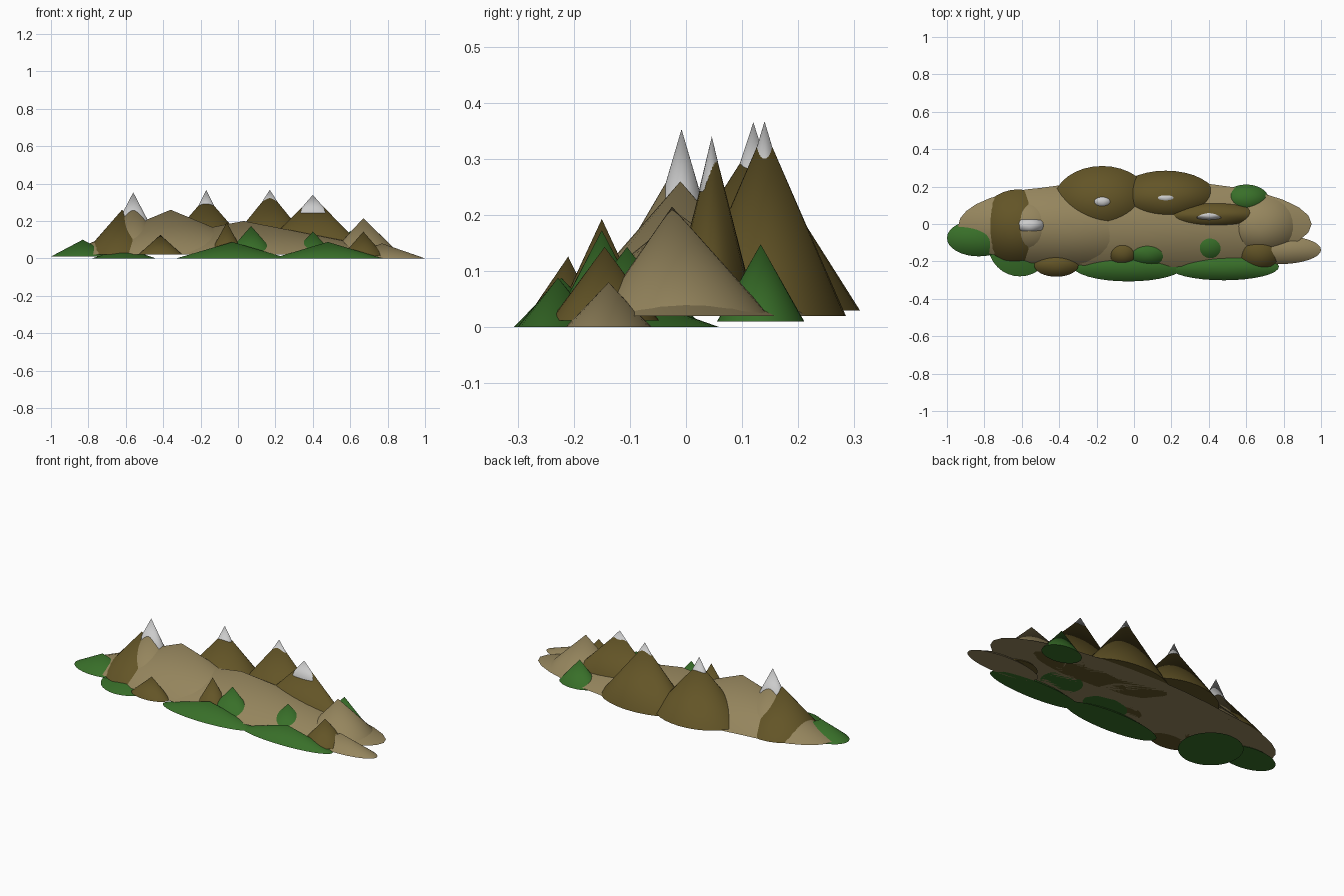
import bpy, bmesh, math

SEGS = 32


def material(name, rgb):
    m = bpy.data.materials.new(name)
    m.diffuse_color = (*rgb, 1)
    return m


TAN = material("dry_earth", (0.30, 0.235, 0.11))
BROWN = material("dark_earth", (0.125, 0.09, 0.02))
GREEN = material("grass", (0.04, 0.16, 0.022))
SNOW = None


def peak(name, mat, cx, cy, rx, ry, z0, z1, ax=0.0, ay=0.0):
    """Elliptical cone with a closed base; ax, ay shift the tip off centre."""
    bm = bmesh.new()
    ring = [bm.verts.new((cx + rx * math.cos(2 * math.pi * i / SEGS),
                          cy + ry * math.sin(2 * math.pi * i / SEGS), z0))
            for i in range(SEGS)]
    tip = bm.verts.new((cx + ax, cy + ay, z1))
    for i in range(SEGS):
        f = bm.faces.new((ring[i], ring[(i + 1) % SEGS], tip))
        f.smooth = True
    bm.faces.new(ring[::-1])
    for e in bm.edges:
        if tip not in e.verts:
            e.smooth = False
    me = bpy.data.meshes.new(name)
    bm.to_mesh(me)
    bm.free()
    ob = bpy.data.objects.new(name, me)
    bpy.context.collection.objects.link(ob)
    if mat:
        me.materials.append(mat)


# broad tan ridges forming the body of the range
peak("ridge_left", TAN, -0.36, -0.01, 0.58, 0.21, 0.02, 0.26)
peak("ridge_right", TAN, 0.03, 0.0, 0.92, 0.235, 0.02, 0.20, 0, -0.01)
peak("tan_peak_left", TAN, -0.56, -0.01, 0.20, 0.165, 0.02, 0.302)
peak("tan_peak_right", TAN, 0.68, -0.005, 0.19, 0.155, 0.02, 0.215, -0.01, -0.02)
peak("tan_spur", TAN, 0.77, -0.138, 0.23, 0.077, 0.0, 0.08)

# dark brown mountains
peak("mountain_left", BROWN, -0.62, -0.01, 0.21, 0.195, 0.02, 0.26)
peak("mountain_back_left", BROWN, -0.17, 0.12, 0.26, 0.19, 0.03, 0.33)
peak("mountain_back_mid", BROWN, 0.17, 0.14, 0.27, 0.145, 0.02, 0.353)
peak("mountain_back_right", BROWN, 0.40, 0.047, 0.31, 0.08, 0.02, 0.333)

# small brown foothills
peak("foothill_left", BROWN, -0.415, -0.22, 0.118, 0.062, 0.02, 0.126, 0, 0.01)
peak("foothill_mid", BROWN, -0.06, -0.15, 0.095, 0.08, 0.02, 0.193)
peak("foothill_right", BROWN, 0.67, -0.145, 0.115, 0.097, 0.012, 0.143)

# green hills
peak("hill_far_left", GREEN, -0.83, -0.075, 0.17, 0.098, 0.01, 0.10)
peak("hill_left", GREEN, -0.61, -0.11, 0.17, 0.17, 0.0, 0.06)
peak("hill_front_mid", GREEN, -0.03, -0.222, 0.30, 0.085, 0.0, 0.088)
peak("hill_front_right", GREEN, 0.48, -0.228, 0.295, 0.073, 0.0, 0.088)
peak("hill_back_right", GREEN, 0.60, 0.133, 0.12, 0.078, 0.01, 0.148)
peak("hill_upper_mid", GREEN, 0.07, -0.15, 0.135, 0.08, 0.02, 0.173)
peak("hill_upper_right", GREEN, 0.40, -0.105, 0.12, 0.095, 0.02, 0.143)

# snow caps, steeper cones poking out of the summits
peak("snow_left", SNOW, -0.56, -0.008, 0.08, 0.045, 0.20, 0.353)
peak("snow_back_left", SNOW, -0.17, 0.12, 0.058, 0.038, 0.25, 0.365)
peak("snow_back_mid", SNOW, 0.17, 0.14, 0.064, 0.030, 0.267, 0.367)
peak("snow_back_right", SNOW, 0.40, 0.046, 0.085, 0.0235, 0.242, 0.340)
